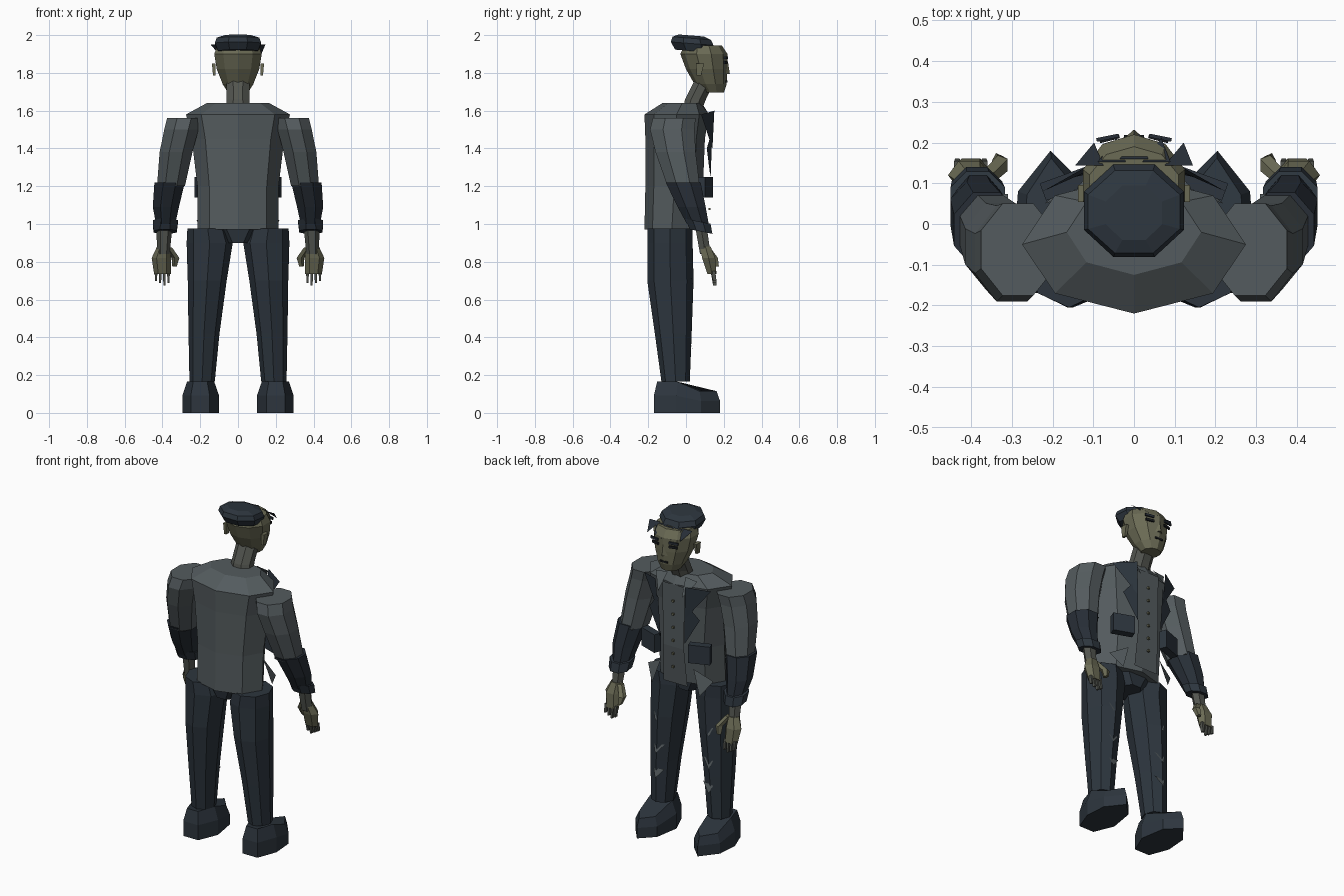
import bpy, bmesh, math
from mathutils import Vector

def mat(name, r, g, b):
    m = bpy.data.materials.new(name)
    m.diffuse_color = (r, g, b, 1)
    return m

JACKET = mat("grey cloth", 0.088, 0.105, 0.112)
NAVY = mat("navy cloth", 0.026, 0.036, 0.048)
CUFF = mat("dark navy", 0.020, 0.027, 0.037)
SKIN = mat("skin", 0.145, 0.145, 0.090)
WRIST = mat("shaded skin", 0.085, 0.09, 0.078)
BLACK = mat("near black", 0.010, 0.012, 0.014)

def finish(name, bm, m, mirror=False):
    bmesh.ops.recalc_face_normals(bm, faces=bm.faces[:])
    me = bpy.data.meshes.new(name)
    bm.to_mesh(me)
    bm.free()
    me.materials.append(m)
    ob = bpy.data.objects.new(name, me)
    bpy.context.collection.objects.link(ob)
    if mirror:
        ob.modifiers.new("Mirror", 'MIRROR').use_mirror_merge = False
    return ob

def loft(name, rings, n, m, mirror=False, phase=0.0, tilt=0.0):
    """Stack n-sided rings given as (x, z, y_back, y_front, half_width)."""
    bm = bmesh.new()
    prev = None
    for x, z, y0, y1, w in rings:
        ring = []
        for i in range(n):
            a = phase + math.tau * i / n
            dy = math.sin(a) * (y1 - y0) / 2
            ring.append(bm.verts.new((x + math.cos(a) * w, (y0 + y1) / 2 + dy, z + dy * tilt)))
        if prev:
            for i in range(n):
                j = (i + 1) % n
                bm.faces.new((prev[i], prev[j], ring[j], ring[i]))
        else:
            bm.faces.new(ring)
        prev = ring
    bm.faces.new(prev)
    return finish(name, bm, m, mirror)

def box(name, c, size, m, mirror=False, yaw=0.0):
    bm = bmesh.new()
    bmesh.ops.create_cube(bm, size=1)
    for v in bm.verts:
        x, y, z = (v.co[i] * size[i] for i in range(3))
        v.co = Vector((c[0] + x * math.cos(yaw) - y * math.sin(yaw),
                       c[1] + x * math.sin(yaw) + y * math.cos(yaw), c[2] + z))
    return finish(name, bm, m, mirror)

def plates(name, polys, m, mirror=False):
    bm = bmesh.new()
    for p in polys:
        bm.faces.new([bm.verts.new(q) for q in p])
    return finish(name, bm, m, mirror)

P8 = math.pi / 8

# Jacket body with sloping shoulder yoke
loft("jacket_body", [(0, 0.97, -0.22, 0.07, 0.215), (0, 1.2, -0.215, 0.09, 0.215),
     (0, 1.45, -0.215, 0.10, 0.245), (0, 1.58, -0.22, 0.12, 0.275),
     (0, 1.64, -0.125, 0.085, 0.165)], 8, JACKET)
# Buttoned front panel
plates("front_panel", [[(-0.075, 0.12, 1.58), (0.075, 0.12, 1.58), (0.07, 0.12, 1.2), (-0.07, 0.12, 1.2)],
       [(-0.07, 0.12, 1.2), (0.07, 0.12, 1.2), (0.08, 0.10, 0.97), (-0.08, 0.10, 0.97)]], JACKET)
for k in range(6):
    box("button", (0, 0.125, 1.08 + 0.08 * k), (0.012, 0.012, 0.012), SKIN)
# Lapels, collar points and ragged jacket edges
plates("lapel", [[(0.10, 0.15, 1.60), (0.225, 0.08, 1.58), (0.09, 0.14, 1.40)],
       [(0.09, 0.14, 1.50), (0.17, 0.11, 1.40), (0.08, 0.13, 1.24)]], NAVY, True)
plates("collar_point", [[(0.06, 0.09, 1.63), (0.14, 0.09, 1.62), (0.08, 0.155, 1.53)]], JACKET, True)
plates("ragged_hem", [[(0.11, 0.085, 1.08), (0.22, 0.05, 1.02), (0.16, 0.10, 0.93)]], JACKET, True)
# Belt pouches
box("belt_pouch", (0.165, 0.10, 1.195), (0.125, 0.045, 0.11), NAVY, True, -0.35)

# Hips and trouser legs
loft("hips", [(0, 0.90, -0.17, 0.03, 0.075), (0, 1.0, -0.19, 0.04, 0.19)], 8, NAVY, phase=P8)
loft("trouser_leg", [(0.190, 0.165, -0.13, 0.02, 0.067), (0.180, 0.42, -0.165, 0.03, 0.082),
     (0.163, 0.70, -0.205, 0.04, 0.103), (0.150, 0.90, -0.205, 0.035, 0.122),
     (0.160, 0.975, -0.205, 0.035, 0.108)], 8, NAVY, True)
plates("torn_patch", [[(0.13, 0.02, z + 0.03), (0.20, 0.025, z + 0.02), (0.18, 0.04, z - 0.03)]
       for z in (0.35, 0.50, 0.70)], JACKET, True)

# Shoes: outline extruded with a lower toe
bm = bmesh.new()
outline = [(0.15, -0.17), (0.25, -0.17), (0.295, -0.05), (0.285, 0.08), (0.205, 0.18), (0.125, 0.10), (0.10, -0.05)]
levels = []
for s, f in ((1.0, 0.0), (1.0, 0.55), (0.74, 1.0)):
    levels.append([bm.verts.new((0.20 + (x - 0.20) * s, y if f < 1 else y * 0.9,
                   f * (0.165 if y < 0.05 else 0.115))) for x, y in outline])
for a, b in zip(levels, levels[1:]):
    for i in range(7):
        bm.faces.new((a[i], a[(i + 1) % 7], b[(i + 1) % 7], b[i]))
bm.faces.new(levels[0])
bm.faces.new(levels[2])
finish("shoe", bm, NAVY, True)

# Sleeves, folded cuffs and wrists
loft("sleeve", [(0.31, 1.20, -0.10, 0.08, 0.0), (0.355, 1.20, -0.105, 0.08, 0.08),
     (0.328, 1.38, -0.17, 0.06, 0.094), (0.30, 1.50, -0.20, 0.055, 0.098),
     (0.285, 1.56, -0.185, 0.06, 0.098)], 8, JACKET, True, P8)
loft("lower_sleeve", [(0.383, 1.0, 0.0, 0.125, 0.055), (0.382, 1.09, -0.05, 0.11, 0.075),
     (0.362, 1.22, -0.115, 0.085, 0.087)], 8, CUFF, True, P8)
loft("cuff", [(0.386, 0.96, 0.015, 0.145, 0.067), (0.384, 1.015, -0.01, 0.135, 0.072)], 8, NAVY, True, P8, -0.2)
loft("wrist", [(0.395, 0.84, 0.07, 0.135, 0.033), (0.390, 0.98, 0.045, 0.115, 0.042)], 6, WRIST, True)

# Hands with four fingers and a thumb
loft("palm", [(0.40, 0.735, 0.11, 0.165, 0.044), (0.405, 0.82, 0.08, 0.16, 0.052),
     (0.395, 0.88, 0.07, 0.135, 0.034)], 6, SKIN, True)
for k in range(4):
    x = 0.368 + 0.022 * k
    loft("finger", [(x, 0.675 + 0.012 * abs(k - 1), 0.14, 0.165, 0.007),
         (x, 0.75, 0.125, 0.16, 0.011)], 4, WRIST, True, math.pi / 4)
loft("thumb", [(0.335, 0.775, 0.14, 0.175, 0.013), (0.328, 0.82, 0.12, 0.17, 0.022),
     (0.365, 0.875, 0.09, 0.13, 0.02)], 5, SKIN, True)

# Neck and head
loft("neck", [(0, 1.61, -0.02, 0.09, 0.07), (0, 1.66, -0.01, 0.11, 0.065), (0, 1.76, 0.04, 0.16, 0.066)], 8, WRIST, phase=P8)
loft("head", [(0, 1.695, 0.09, 0.20, 0.055), (0, 1.74, 0.045, 0.215, 0.085),
     (0, 1.82, 0.0, 0.22, 0.118), (0, 1.90, -0.03, 0.22, 0.132),
     (0, 1.945, -0.01, 0.19, 0.115)], 10, SKIN, phase=math.pi / 10)
loft("ear", [(0.125, 1.785, 0.05, 0.085, 0.01), (0.128, 1.85, 0.045, 0.105, 0.014)], 4, SKIN, True, math.pi / 4)
loft("nose", [(0, 1.795, 0.19, 0.232, 0.024), (0, 1.86, 0.20, 0.222, 0.01)], 4, SKIN)
# Facial details
box("eye", (0.06, 0.209, 1.855), (0.05, 0.009, 0.014), BLACK, True, -0.25)
box("brow", (0.065, 0.212, 1.88), (0.055, 0.009, 0.014), CUFF, True, -0.2)
box("mouth", (0, 0.214, 1.755), (0.05, 0.009, 0.01), BLACK)

# Cap and jagged fringe
loft("cap", [(0, 1.915, -0.065, 0.15, 0.115), (0, 1.955, -0.09, 0.155, 0.133),
     (0, 1.983, -0.08, 0.14, 0.122), (0, 1.998, -0.045, 0.10, 0.075)], 8, NAVY, phase=P8, tilt=-0.08)
plates("fringe", [[(x - 0.035, 0.16 - abs(x) * 0.15, 1.95), (x + 0.035, 0.16 - abs(x) * 0.15, 1.95),
       (x + 0.012, 0.222 - abs(x) * 0.2, 1.895)] for x in (-0.11, -0.055, 0, 0.055, 0.11)], CUFF)
